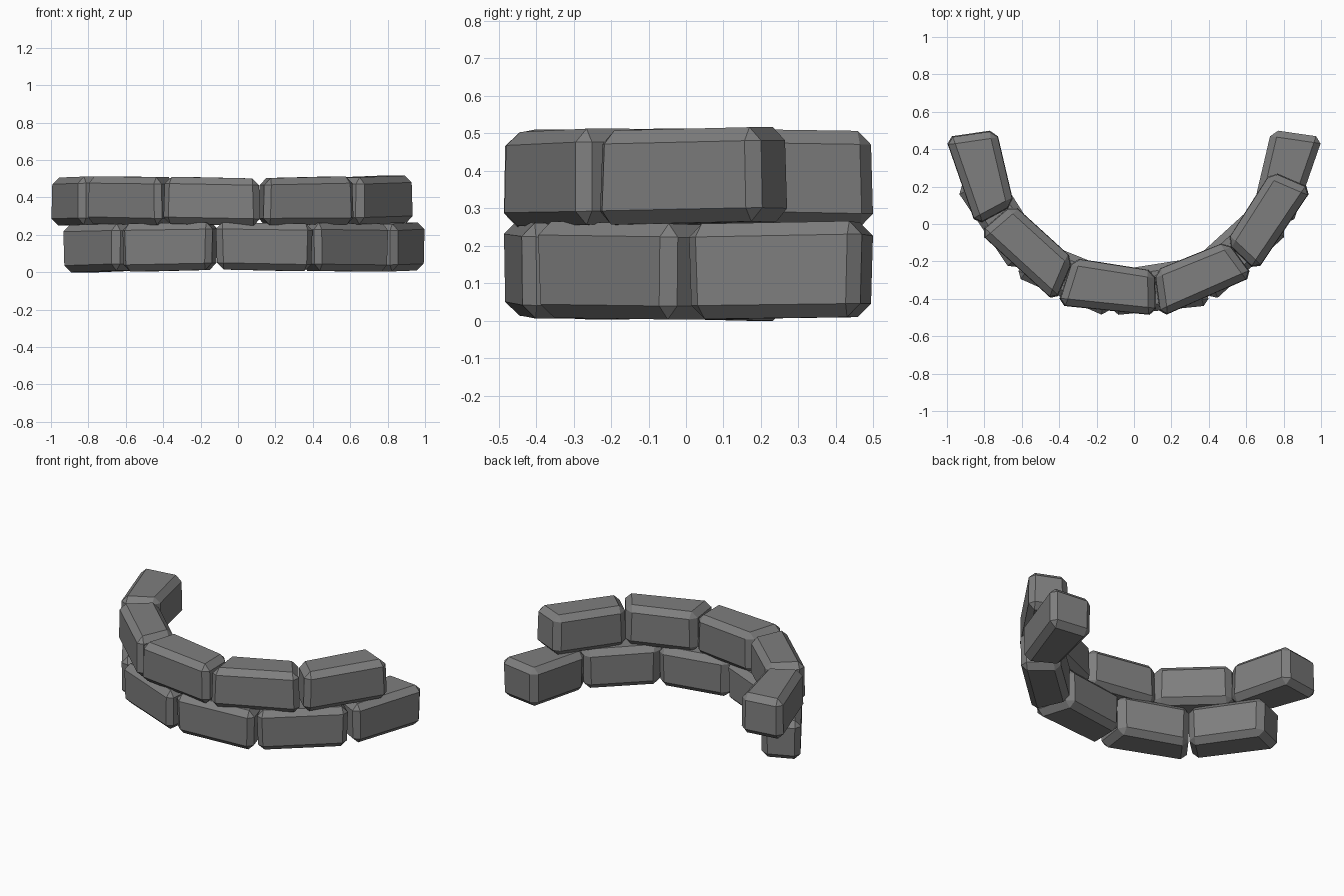
import bpy, bmesh, random
from mathutils import Vector

if "Cube" in bpy.data.objects:
    bpy.data.objects.remove(bpy.data.objects["Cube"])

random.seed(4)
stone_mat = bpy.data.materials.new("stone_grey")
stone_mat.diffuse_color = (0.21, 0.21, 0.21, 1)
stone_mat.use_nodes = True
stone_mat.node_tree.nodes["Principled BSDF"].inputs["Base Color"].default_value = stone_mat.diffuse_color

MID = 0.258  # joint height; the lower course is the upper one turned half round y

# plan corners of each upper stone: outer start, outer end, inner end, inner start
PLAN = [
    [(-1.01, 0.465), (-0.845, -0.01), (-0.64, 0.10), (-0.735, 0.505)],
    [(-0.83, -0.045), (-0.42, -0.42), (-0.32, -0.19), (-0.65, 0.11)],
    [(-0.41, -0.435), (0.12, -0.49), (0.115, -0.25), (-0.33, -0.18)],
    [(0.14, -0.50), (0.64, -0.28), (0.50, -0.09), (0.105, -0.25)],
    [(0.655, -0.255), (0.955, 0.19), (0.735, 0.285), (0.49, -0.10)],
]
# top height at start and end of each stone
TOPS = [(0.506, 0.512), (0.513, 0.508), (0.511, 0.501), (0.503, 0.513), (0.507, 0.517)]


def stone(name, plan, tops, flip):
    bm = bmesh.new()
    cx = sum(p[0] for p in plan) / 4
    cy = sum(p[1] for p in plan) / 4
    zt = (tops[0], tops[1], tops[1], tops[0])
    low, high = [], []
    for (x, y), z in zip(plan, zt):
        j = random.uniform(-0.004, 0.004)
        low.append(bm.verts.new((x, y, z - 0.254 + j)))
        # top leans in slightly
        high.append(bm.verts.new((cx + (x - cx) * 0.97, cy + (y - cy) * 0.97, z)))
    bm.faces.new(low[::-1])
    bm.faces.new(high)
    for i in range(4):
        k = (i + 1) % 4
        bm.faces.new((low[i], low[k], high[k], high[i]))
    # chamfered edges
    bmesh.ops.bevel(bm, geom=bm.edges[:], offset=0.036, offset_type='OFFSET',
                    segments=1, profile=0.5, affect='EDGES')
    if flip:
        for v in bm.verts:
            v.co = Vector((-v.co.x, v.co.y, 2 * MID - v.co.z))
    bmesh.ops.recalc_face_normals(bm, faces=bm.faces[:])
    me = bpy.data.meshes.new(name)
    bm.to_mesh(me)
    bm.free()
    me.materials.append(stone_mat)
    bpy.context.collection.objects.link(bpy.data.objects.new(name, me))


# two courses of five stones
for n, (plan, tops) in enumerate(zip(PLAN, TOPS), 1):
    stone(f"upper_stone_{n}", plan, tops, False)
    stone(f"lower_stone_{n}", plan, tops, True)
